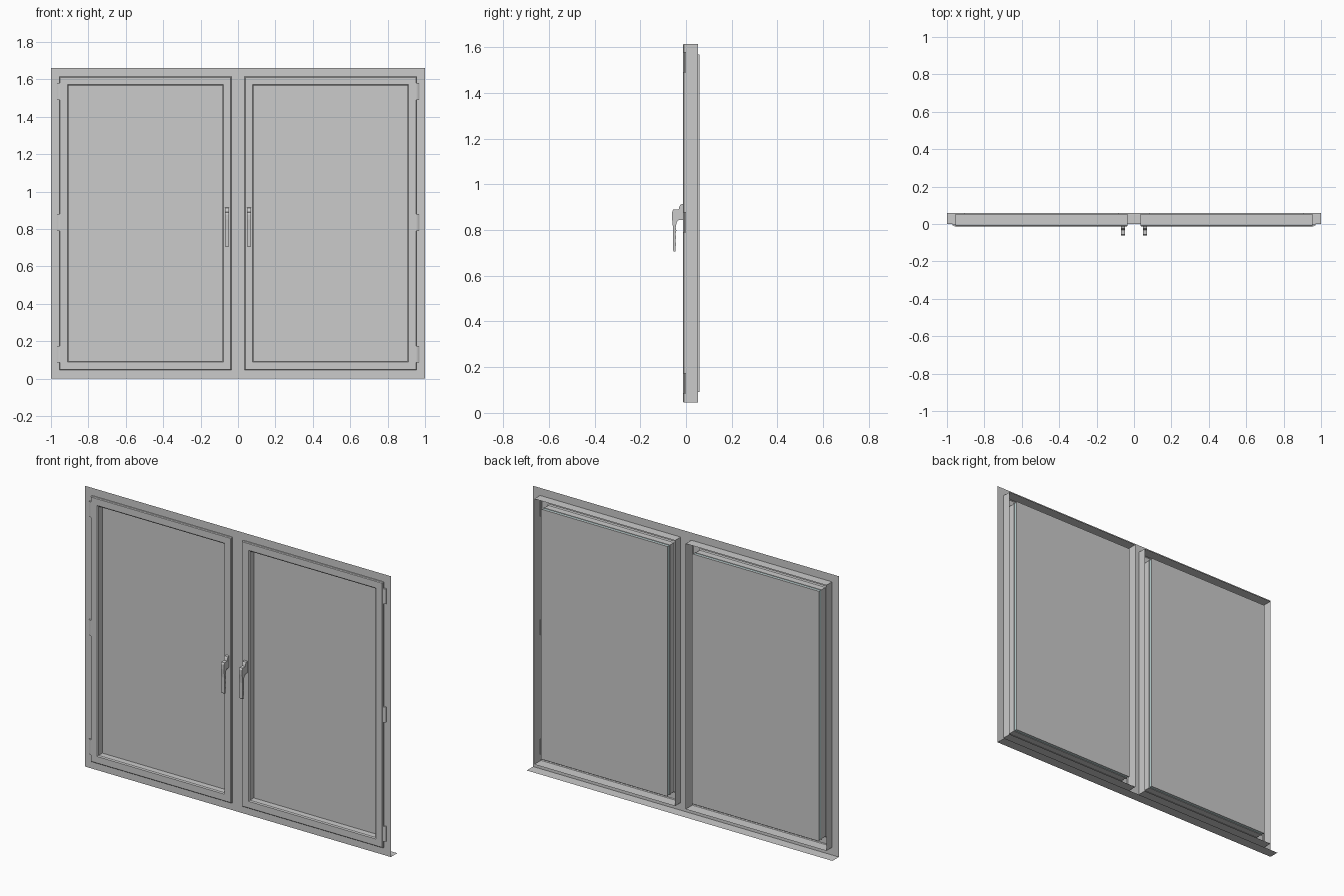
import bpy, bmesh

if "Cube" in bpy.data.objects:
    bpy.data.objects.remove(bpy.data.objects["Cube"])

# sash rectangle of the right-hand leaf: x0, x1, z0, z1
SASH = (0.035, 0.955, 0.045, 1.615)


def finish(name, bm, mirrored=True, mat=None, recalc=True):
    if recalc:
        bmesh.ops.recalc_face_normals(bm, faces=bm.faces)
    me = bpy.data.meshes.new(name)
    bm.to_mesh(me)
    bm.free()
    ob = bpy.data.objects.new(name, me)
    bpy.context.collection.objects.link(ob)
    if mat:
        me.materials.append(mat)
    if mirrored:
        ob.modifiers.new("other_side", 'MIRROR').use_axis = (True, False, False)
        ob.modifiers["other_side"].use_mirror_merge = False
    return ob


def rect_sweep(name, profile, closed=False, caps=False, mat=None):
    """Sweep a profile of (inset, y) points round the sash rectangle."""
    x0, x1, z0, z1 = SASH
    bm = bmesh.new()
    rings = []
    for i, y in profile:
        rings.append([bm.verts.new(p) for p in (
            (x0 + i, y, z0 + i), (x1 - i, y, z0 + i),
            (x1 - i, y, z1 - i), (x0 + i, y, z1 - i))])
    pairs = list(zip(rings, rings[1:]))
    if closed:
        pairs.append((rings[-1], rings[0]))
    for a, b in pairs:
        for k in range(4):
            n = (k + 1) % 4
            bm.faces.new((a[k], a[n], b[n], b[k]))
    if caps:
        bm.faces.new(rings[0])
        bm.faces.new(rings[-1])
    return finish(name, bm, mat=mat)


def extrude_profile(name, pts, axis, lo, hi, mirrored=True):
    """Extrude a 2D outline along x (points are y,z) or z (points are x,y)."""
    bm = bmesh.new()
    if axis == 'x':
        verts = [bm.verts.new((lo, a, b)) for a, b in pts]
        vec = (hi - lo, 0, 0)
    else:
        verts = [bm.verts.new((a, b, lo)) for a, b in pts]
        vec = (0, 0, hi - lo)
    f = bm.faces.new(verts)
    ext = bmesh.ops.extrude_face_region(bm, geom=[f], use_keep_orig=True)
    bmesh.ops.translate(bm, vec=vec, verts=[
        v for v in ext["geom"] if isinstance(v, bmesh.types.BMVert)])
    return finish(name, bm, mirrored)


# flat outer frame sheet with two openings
bm = bmesh.new()
xs = [-1, -0.955, -0.035, 0.035, 0.955, 1]
zs = [0, 0.045, 1.615, 1.66]
grid = [[bm.verts.new((x, 0, z)) for x in xs] for z in zs]
for r in range(3):
    for c in range(5):
        if r == 1 and c in (1, 3):
            continue
        bm.faces.new((grid[r][c], grid[r][c + 1], grid[r + 1][c + 1], grid[r + 1][c]))
finish("outer_frame", bm, False, recalc=False)

# bottom sill flange running backwards
bm = bmesh.new()
bm.faces.new([bm.verts.new(p) for p in
              ((-1, 0, 0), (1, 0, 0), (1, 0.06, 0), (-1, 0.06, 0))])
finish("sill_flange", bm, False, recalc=False)

# sash shells, open at the back
rect_sweep("sash", [(0, 0.053), (0, -0.009), (0.004, -0.013), (0.043, -0.013),
                    (0.049, -0.008), (0.049, 0.028)])

# double glazing: two panes with a tinted spacer between
tint = bpy.data.materials.new("spacer_tint")
tint.diffuse_color = (0.5, 0.66, 0.66, 1)
tint.use_nodes = True
tint.node_tree.nodes["Principled BSDF"].inputs["Base Color"].default_value = tint.diffuse_color
rect_sweep("front_pane", [(0.046, 0.028), (0.046, 0.035)], caps=True)
rect_sweep("glazing_spacer", [(0.049, 0.035), (0.049, 0.051), (0.06, 0.051), (0.06, 0.035)],
           closed=True, mat=tint)
rect_sweep("back_pane", [(0.046, 0.051), (0.046, 0.058)], caps=True)

# hinges: wedge-fronted blocks on the outer edges
for label, z in (("lower", 0.13), ("middle", 0.835), ("upper", 1.535)):
    extrude_profile(label + "_hinge",
                    [(0.953, 0.0), (0.953, -0.013), (0.960, -0.012), (0.971, -0.006), (0.971, 0.0)],
                    'z', z - 0.045, z + 0.045)

# handles: base, neck and finger-grip lever in one side profile
handle = [(-0.013, 0.915), (-0.024, 0.912), (-0.029, 0.902), (-0.032, 0.890),
          (-0.056, 0.889), (-0.061, 0.878), (-0.061, 0.850), (-0.056, 0.800),
          (-0.056, 0.710), (-0.053, 0.705), (-0.046, 0.706),
          (-0.047, 0.722), (-0.043, 0.738), (-0.047, 0.752), (-0.043, 0.768),
          (-0.046, 0.782), (-0.042, 0.798), (-0.045, 0.812), (-0.040, 0.836),
          (-0.030, 0.845), (-0.013, 0.845)]
extrude_profile("handle", handle, 'x', 0.049, 0.070)
